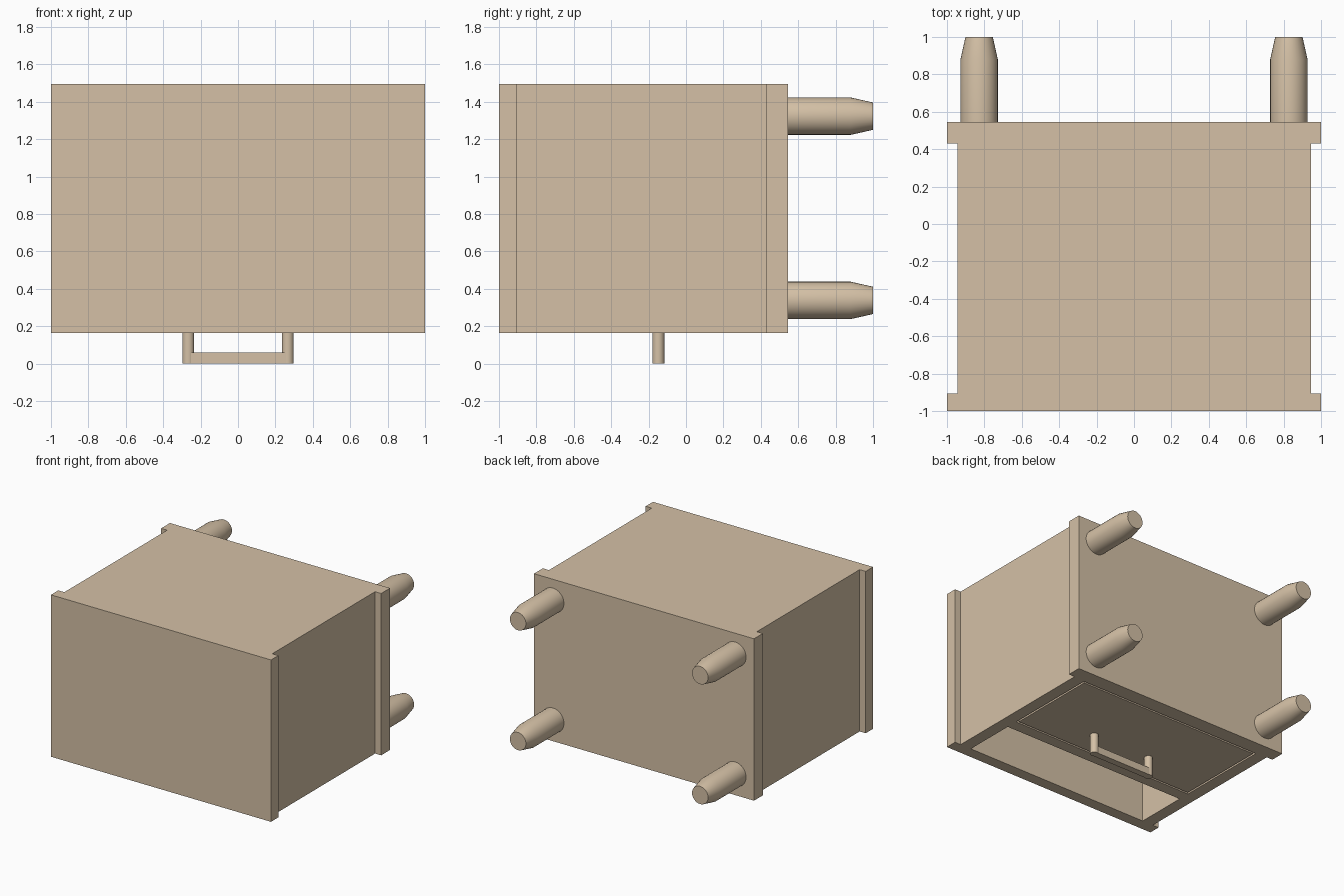
import bpy, bmesh, math
from mathutils import Matrix

if "Cube" in bpy.data.objects:
    bpy.data.objects.remove(bpy.data.objects["Cube"])

wood = bpy.data.materials.new("light_wood")
wood.diffuse_color = (0.66, 0.53, 0.38, 1)
wood.use_nodes = True
wood.node_tree.nodes["Principled BSDF"].inputs["Base Color"].default_value = wood.diffuse_color


def add(name, bm):
    bmesh.ops.recalc_face_normals(bm, faces=bm.faces[:])
    me = bpy.data.meshes.new(name)
    bm.to_mesh(me)
    bm.free()
    me.materials.append(wood)
    ob = bpy.data.objects.new(name, me)
    bpy.context.collection.objects.link(ob)
    return ob


def prism(name, pts, z0, z1):
    """Extrude an xy outline from z0 to z1."""
    bm = bmesh.new()
    face = bm.faces.new([bm.verts.new((x, y, z0)) for x, y in pts])
    ext = bmesh.ops.extrude_face_region(bm, geom=[face])
    verts = [g for g in ext["geom"] if isinstance(g, bmesh.types.BMVert)]
    bmesh.ops.translate(bm, verts=verts, vec=(0, 0, z1 - z0))
    return add(name, bm)


def box(name, x0, x1, y0, y1, z0, z1):
    return prism(name, [(x0, y0), (x1, y0), (x1, y1), (x0, y1)], z0, z1)


def activate(ob):
    bpy.ops.object.select_all(action='DESELECT')
    ob.select_set(True)
    bpy.context.view_layer.objects.active = ob


def subtract(ob, cutter):
    cutter.hide_render = True
    mod = ob.modifiers.new("cut", 'BOOLEAN')
    mod.operation = 'DIFFERENCE'
    mod.solver = 'EXACT'
    mod.object = cutter
    activate(ob)
    bpy.ops.object.modifier_apply(modifier=mod.name)
    bpy.data.objects.remove(cutter, do_unlink=True)


def turned(name, rings, loc, axis, sides=32):
    """Turned solid from (radius, height) rings, pointing along axis."""
    bm = bmesh.new()
    loops = []
    for r, h in rings:
        loops.append([bm.verts.new((r * math.cos(2 * math.pi * i / sides),
                                    r * math.sin(2 * math.pi * i / sides), h))
                      for i in range(sides)])
    for a, b in zip(loops, loops[1:]):
        for i in range(sides):
            j = (i + 1) % sides
            bm.faces.new((a[i], a[j], b[j], b[i]))
    bm.faces.new(loops[0])
    bm.faces.new(loops[-1])
    if axis == 'Y':
        bmesh.ops.transform(bm, matrix=Matrix.Rotation(-math.pi / 2, 4, 'X'), verts=bm.verts[:])
    bmesh.ops.translate(bm, verts=bm.verts[:], vec=loc)
    ob = add(name, bm)
    activate(ob)
    bpy.ops.object.shade_smooth_by_angle(angle=math.radians(10 if axis == 'Y' else 30) + 0.05)
    return ob


FRONT, BACK = 0.165, 1.495      # the cabinet lies with its opening facing down
IN = 0.845                      # inner half width
DEEP = 1.40                     # inner face of the back panel

# Carcass: overhanging top and base slabs joined by the walls
half = [(1, -1), (1, -0.905), (0.945, -0.905), (0.945, 0.43), (1, 0.43), (1, 0.545)]
outline = half + [(-x, y) for x, y in reversed(half)]
carcass = prism("cabinet_body", outline, FRONT, BACK)

# Open shelf and drawer bay
subtract(carcass, box("shelf_cutter", -IN, IN, -0.905, -0.472, FRONT - 0.1, DEEP))
subtract(carcass, box("bay_cutter", -IN, IN, -0.375, 0.42, FRONT - 0.1, DEEP))

# Drawer: hollow tray behind a flush front
g = 0.015
drawer = box("drawer", -IN + g, IN - g, -0.375 + g, 0.42 - g, FRONT, DEEP - 0.03)
subtract(drawer, box("tray_cutter", -IN + 0.07, IN - 0.07, -0.5, 0.35, FRONT + 0.06, DEEP - 0.09))

# Drawer handle
HY = -0.148
box("handle_bar", -0.267, 0.267, HY - 0.028, HY + 0.028, 0, 0.06)
for side, x in (("left", -0.266), ("right", 0.266)):
    turned(f"handle_post_{side}", [(0.032, 0), (0.032, FRONT + 0.01)], (x, HY, 0), 'Z', 24)

# Four tapered feet
for side, x in (("left", -0.828), ("right", 0.828)):
    for end, z in (("front", 0.338), ("back", 1.323)):
        turned(f"foot_{end}_{side}",
               [(0.1, 0), (0.1, 0.345), (0.073, 0.465)], (x, 0.535, z), 'Y')
